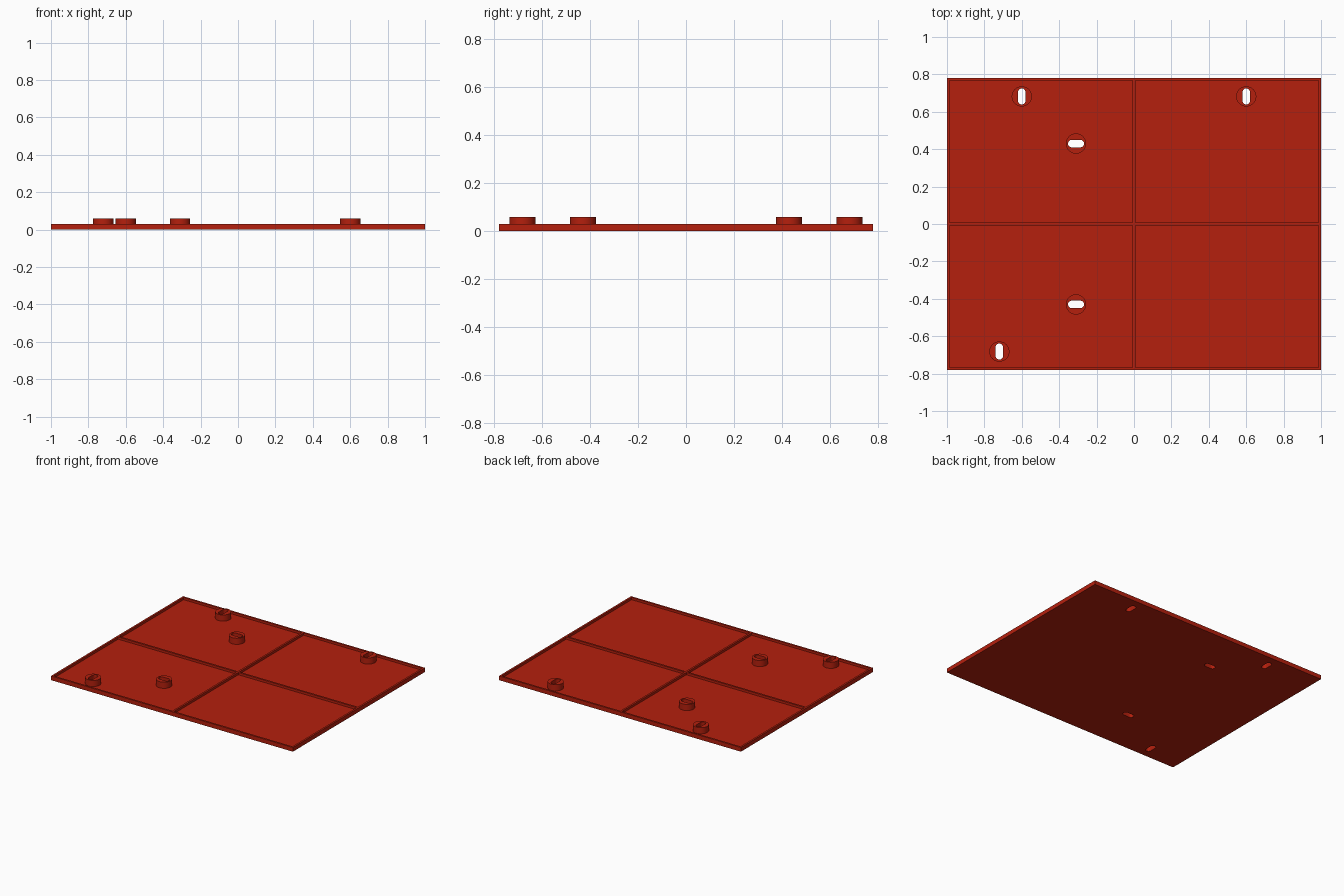
import bpy
import bmesh
import math
from mathutils import Matrix

if "Cube" in bpy.data.objects:
    bpy.data.objects.remove(bpy.data.objects["Cube"])

HALF_X, HALF_Y = 1.0, 0.78
RIM, RIB = 0.014, 0.014        # wall widths
FLOOR, WALL_TOP, BOSS_TOP = 0.014, 0.031, 0.06
BOSS_R, SLOT_R, SLOT_REACH = 0.054, 0.02, 0.023

# x, y, slot angle for each boss
BOSSES = [(-0.6, 0.682, 90), (0.6, 0.682, 90), (-0.72, -0.682, 90),
          (-0.31, 0.43, 0), (-0.31, -0.43, 0)]

red = bpy.data.materials.new("red plastic")
red.use_nodes = True
COLOUR = (0.46, 0.014, 0.004, 1)
red.diffuse_color = COLOUR
red.node_tree.nodes["Principled BSDF"].inputs["Base Color"].default_value = COLOUR


def make_object(name, bm):
    mesh = bpy.data.meshes.new(name)
    bm.to_mesh(mesh)
    bm.free()
    mesh.materials.append(red)
    obj = bpy.data.objects.new(name, mesh)
    bpy.context.collection.objects.link(obj)
    return obj


def box(bm, x0, x1, y0, y1, z0, z1):
    place = Matrix.Translation(((x0 + x1) / 2, (y0 + y1) / 2, (z0 + z1) / 2))
    size = Matrix.Diagonal((x1 - x0, y1 - y0, z1 - z0, 1))
    bmesh.ops.create_cube(bm, size=1, matrix=place @ size)


def prism(bm, outline, z0, z1):
    face = bm.faces.new([bm.verts.new((x, y, z0)) for x, y in outline])
    top = bmesh.ops.extrude_face_region(bm, geom=[face])["geom"]
    for v in top:
        if isinstance(v, bmesh.types.BMVert):
            v.co.z = z1
    bmesh.ops.recalc_face_normals(bm, faces=bm.faces[:])


def slot_outline(x, y, angle, steps=12):
    a = math.radians(angle)
    points = []
    for end in (0, 1):
        side = 1 - 2 * end
        for i in range(steps + 1):
            t = math.pi * (i / steps - 0.5 + end)
            u = side * SLOT_REACH + SLOT_R * math.cos(t)
            v = SLOT_R * math.sin(t)
            points.append((x + u * math.cos(a) - v * math.sin(a),
                           y + u * math.sin(a) + v * math.cos(a)))
    return points


def circle_outline(x, y, r, steps=48):
    return [(x + r * math.cos(math.tau * i / steps),
             y + r * math.sin(math.tau * i / steps)) for i in range(steps)]


def combine(obj, tool, operation):
    mod = obj.modifiers.new(operation.lower(), 'BOOLEAN')
    mod.operation, mod.solver, mod.object = operation, 'EXACT', tool
    bpy.context.view_layer.objects.active = obj
    bpy.ops.object.modifier_apply(modifier=mod.name)
    bpy.data.objects.remove(tool)


# Tray with rim and crossing ribs, left by cutting four pockets
bm = bmesh.new()
box(bm, -HALF_X, HALF_X, -HALF_Y, HALF_Y, 0, WALL_TOP)
panel = make_object("ribbed_panel", bm)

bm = bmesh.new()
for x0, x1 in ((-HALF_X + RIM, -RIB / 2), (RIB / 2, HALF_X - RIM)):
    for y0, y1 in ((-HALF_Y + RIM, -RIB / 2), (RIB / 2, HALF_Y - RIM)):
        box(bm, x0, x1, y0, y1, FLOOR, BOSS_TOP)
combine(panel, make_object("pocket_cutter", bm), 'DIFFERENCE')

# Round mounting bosses
bm = bmesh.new()
for x, y, angle in BOSSES:
    prism(bm, circle_outline(x, y, BOSS_R), FLOOR / 2, BOSS_TOP)
combine(panel, make_object("bosses", bm), 'UNION')

# Slots through bosses and floor
bm = bmesh.new()
for x, y, angle in BOSSES:
    prism(bm, slot_outline(x, y, angle), -0.05, 0.1)
combine(panel, make_object("slot_cutter", bm), 'DIFFERENCE')

bpy.ops.object.select_all(action='DESELECT')
panel.select_set(True)
bpy.context.view_layer.objects.active = panel
bpy.ops.object.shade_smooth_by_angle(angle=math.radians(30))
